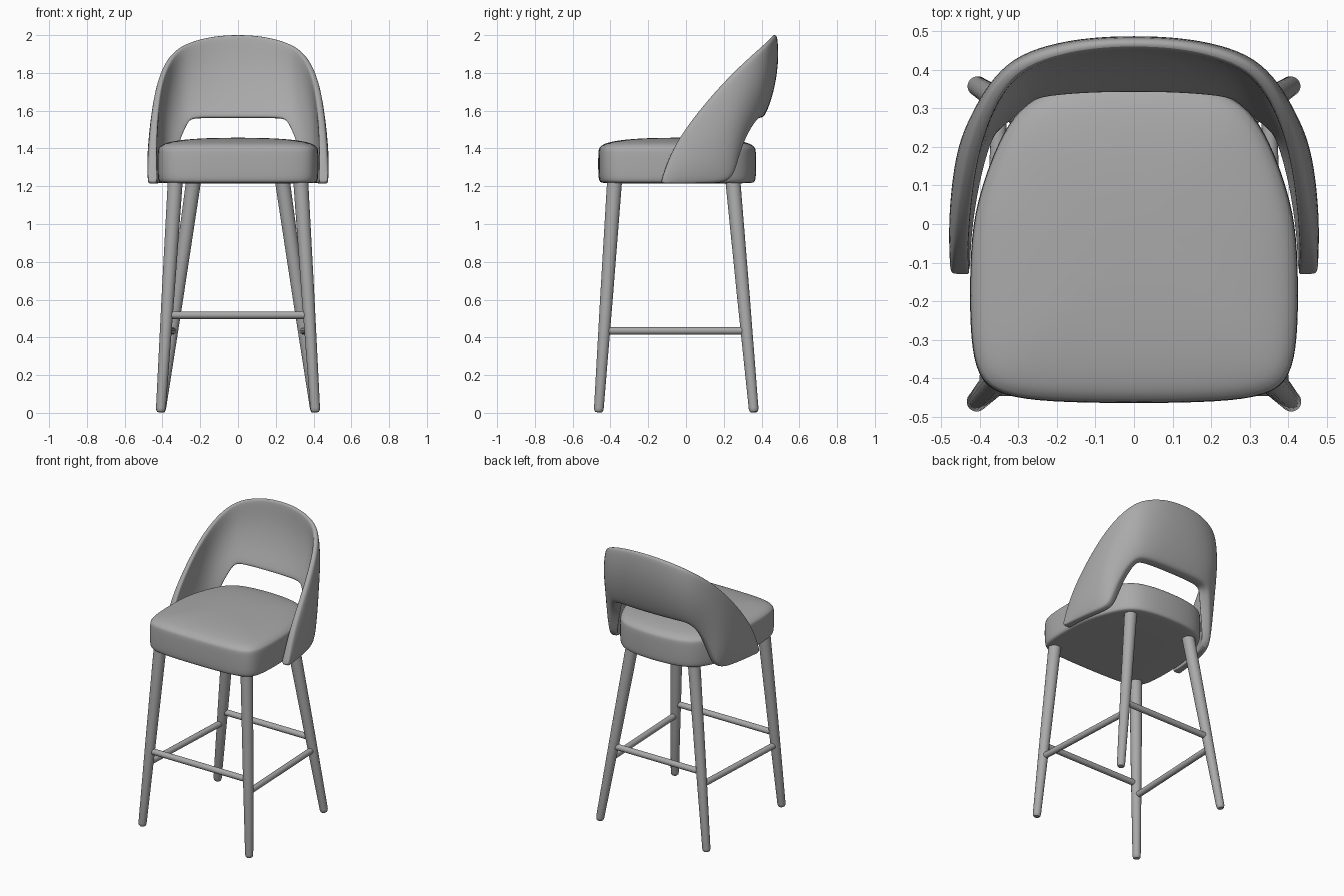
import bpy, bmesh, math
from mathutils import Vector

cube = bpy.data.objects.get("Cube")
if cube:
    bpy.data.objects.remove(cube, do_unlink=True)

grey = bpy.data.materials.new("soft grey")
grey.use_nodes = True
GREY = (0.4, 0.4, 0.4, 1)
grey.diffuse_color = GREY
grey.node_tree.nodes["Principled BSDF"].inputs["Base Color"].default_value = GREY


def loft(name, rings, subdiv=0, angle=40):
    """Skin a list of closed rings, cap both ends and shade smooth."""
    bm = bmesh.new()
    rows = [[bm.verts.new(p) for p in ring] for ring in rings]
    n = len(rows[0])
    for a, b in zip(rows, rows[1:]):
        for i in range(n):
            j = (i + 1) % n
            bm.faces.new((a[i], a[j], b[j], b[i]))
    bm.faces.new(rows[0][::-1])
    bm.faces.new(rows[-1])
    bmesh.ops.recalc_face_normals(bm, faces=bm.faces)
    mesh = bpy.data.meshes.new(name)
    bm.to_mesh(mesh)
    bm.free()
    mesh.materials.append(grey)
    obj = bpy.data.objects.new(name, mesh)
    bpy.context.collection.objects.link(obj)
    if subdiv:
        mod = obj.modifiers.new("smooth", 'SUBSURF')
        mod.levels = mod.render_levels = subdiv
    bpy.ops.object.select_all(action='DESELECT')
    obj.select_set(True)
    bpy.context.view_layer.objects.active = obj
    bpy.ops.object.shade_smooth_by_angle(angle=math.radians(angle))
    return obj


def tube(name, stations, sides=20):
    """Round bar through (centre, radius) stations."""
    axis = Vector(stations[-1][0]) - Vector(stations[0][0])
    u = axis.orthogonal().normalized()
    v = axis.normalized().cross(u)
    rings = []
    for c, r in stations:
        turns = [2 * math.pi * i / sides for i in range(sides)]
        rings.append([Vector(c) + u * r * math.cos(t) + v * r * math.sin(t) for t in turns])
    return loft(name, rings)


# Seat cushion: half outline mirrored, lofted through height
half = [(0, -.465), (.22, -.462), (.35, -.445), (.405, -.40), (.424, -.30),
        (.426, -.15), (.42, 0), (.388, .12), (.34, .24), (.28, .32), (.18, .36), (0, .375)]
outline = half + [(-x, y) for x, y in half[-2:0:-1]]
CY = -.04
levels = [(.5, 1.215), (.94, 1.215), (.985, 1.222), (1, 1.245), (1.003, 1.32), (1, 1.385),
          (.99, 1.402), (.972, 1.41), (.93, 1.425), (.8, 1.44), (.55, 1.452), (.2, 1.457)]
loft("seat_cushion",
     [[(x * s, CY + (y - CY) * s, z) for x, y in outline] for s, z in levels], 2, 60)

# Curved backrest: top edge, bottom edge and bottom thickness, from centre to arm tip
sections = [
    ((0, .485, 2.003), (0, .415, 1.56), .085),
    ((.12, .48, 1.996), (.12, .413, 1.56), .085),
    ((.22, .46, 1.975), (.22, .405, 1.56), .085),
    ((.31, .425, 1.943), (.29, .385, 1.553), .08),
    ((.37, .36, 1.89), (.33, .345, 1.50), .075),
    ((.41, .28, 1.82), (.365, .305, 1.42), .07),
    ((.44, .18, 1.72), (.40, .27, 1.30), .065),
    ((.458, .07, 1.595), (.42, .24, 1.22), .06),
    ((.468, -.02, 1.475), (.45, .12, 1.215), .055),
    ((.473, -.08, 1.37), (.465, 0, 1.215), .05),
    ((.475, -.12, 1.26), (.473, -.09, 1.215), .05),
    ((.475, -.132, 1.225), (.475, -.125, 1.215), .05),
]


def back_ring(i):
    top, bottom, thick = sections[i]
    top, bottom = Vector(top), Vector(bottom)
    a, b = sections[max(i - 1, 0)], sections[min(i + 1, len(sections) - 1)]
    run = Vector(b[0]) + Vector(b[1]) - Vector(a[0]) - Vector(a[1])
    out = Vector((-run.y, run.x, 0)).normalized()
    if i == 0:
        out = Vector((0, 1, 0))
    height = (top - bottom).length
    bulge = .035 * min(height / .45, 1)
    rim = .03 + .02 * i / (len(sections) - 1)

    def at(t, depth):
        swell = 4 * t * (1 - t) * bulge
        return bottom.lerp(top, t) + out * (swell - depth * (thick + (rim - thick) * t))

    outer = [(0, .15), (.04, 0), (.3, 0), (.65, 0), (.96, 0), (1, .2)]
    inner = [(1, .8), (.96, 1), (.65, 1), (.3, 1), (.04, 1), (0, .85)]
    return [at(t, d) for t, d in outer + inner]


left = [back_ring(i) for i in range(len(sections))]
right = [[Vector((-p.x, p.y, p.z)) for p in ring] for ring in left[:0:-1]]
loft("backrest_shell", right + left, 2, 60)

# Tapered splayed legs, as (foot, top)
legs = {"front": (Vector((.41, -.463, 0)), Vector((.332, -.378, 1.23))),
        "rear": (Vector((.41, .36, 0)), Vector((.235, .248, 1.23)))}
for place, (foot, top) in legs.items():
    for side, sx in (("left", 1), ("right", -1)):
        stations = []
        for t, r in ((.003, .017), (.008, .023), (.02, .026), (.5, .034), (1, .04)):
            c = foot.lerp(top, t)
            stations.append(((c.x * sx, c.y, c.z), r))
        tube(f"{place}_{side}_leg", stations)


# Rails joining the legs
def leg_point(place, z, sx):
    foot, top = legs[place]
    c = foot.lerp(top, z / top.z)
    return Vector((c.x * sx, c.y, c.z))


for place in legs:
    tube(f"{place}_rail", [(leg_point(place, .518, s), .02) for s in (-1, 1)], 16)
for side, sx in (("left", 1), ("right", -1)):
    tube(f"{side}_rail", [(leg_point(p, .435, sx), .02) for p in legs], 16)
